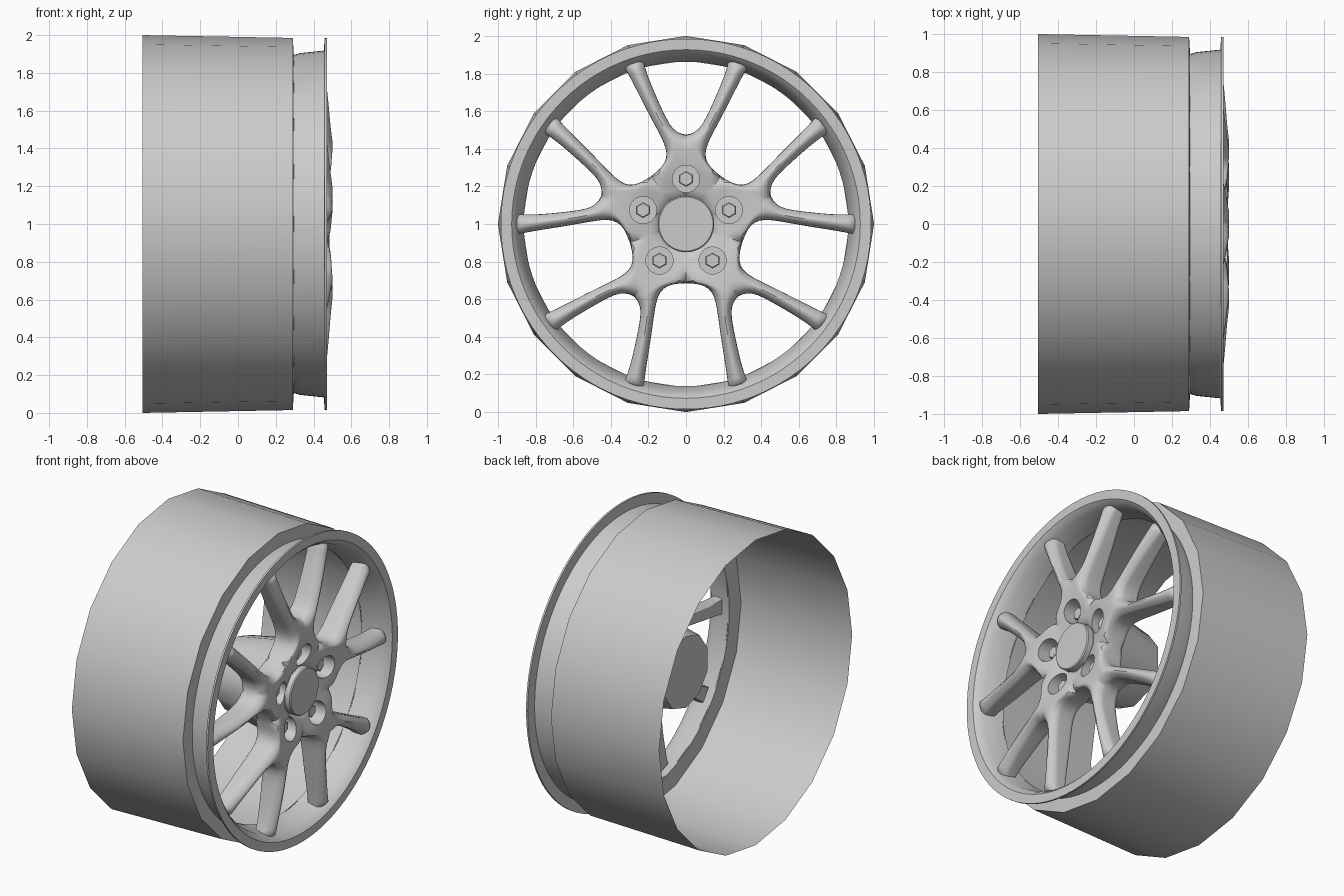
import bpy, bmesh, math
from mathutils import Matrix, Vector

cube = bpy.data.objects.get("Cube")
if cube:
    bpy.data.objects.remove(cube)

metal = bpy.data.materials.new("light_grey_metal")
metal.use_nodes = True
GREY = (0.6, 0.6, 0.6, 1)
metal.diffuse_color = GREY
metal.node_tree.nodes["Principled BSDF"].inputs["Base Color"].default_value = GREY


def polar(x, r, a):
    """Point on the wheel: x along the axle, angle a clockwise from the top."""
    return Vector((x, r * math.sin(a), 1 + r * math.cos(a)))


def finish(name, bm, angle=35):
    bmesh.ops.remove_doubles(bm, verts=bm.verts, dist=0.0005)
    bmesh.ops.recalc_face_normals(bm, faces=bm.faces)
    mesh = bpy.data.meshes.new(name)
    bm.to_mesh(mesh)
    bm.free()
    obj = bpy.data.objects.new(name, mesh)
    bpy.context.collection.objects.link(obj)
    mesh.materials.append(metal)
    bpy.ops.object.select_all(action='DESELECT')
    obj.select_set(True)
    bpy.context.view_layer.objects.active = obj
    bpy.ops.object.shade_smooth_by_angle(angle=math.radians(angle))
    return obj


def lathe(name, profile, sides, closed=False, caps=False, centre=None, angle=35):
    """Spin (x, radius) points about the axle or a parallel axis."""
    bm = bmesh.new()
    rings = []
    for x, r in profile:
        rings.append([bm.verts.new(polar(x, r, math.tau * i / sides)) for i in range(sides)])
    pairs = list(zip(rings, rings[1:]))
    if closed:
        pairs.append((rings[-1], rings[0]))
    for a, b in pairs:
        for i in range(sides):
            j = (i + 1) % sides
            bm.faces.new((a[i], a[j], b[j], b[i]))
    if caps:
        bm.faces.new(rings[0])
        bm.faces.new(rings[-1])
    if centre:
        bmesh.ops.translate(bm, verts=bm.verts, vec=centre - polar(0, 0, 0))
    return finish(name, bm, angle)


def lerp_table(table, r):
    for (r0, x0), (r1, x1) in zip(table, table[1:]):
        if r <= r1:
            t = max(0, (r - r0) / (r1 - r0))
            return x0 + (x1 - x0) * t
    return table[-1][1]


# Barrel, low-poly and open at the back, with its front shoulder
lathe("barrel", [(-0.505, 1), (0.29, 0.985), (0.297, 0.87)], 20)

# Outer rim with its thin flange
lathe("rim_lip", [(0.29, 0.862), (0.295, 0.895), (0.33, 0.905), (0.455, 0.918),
                  (0.458, 0.985), (0.47, 0.985), (0.47, 0.927), (0.455, 0.912),
                  (0.42, 0.89), (0.33, 0.87)], 96, closed=True)

# Spider: half of a forked spoke, mirrored and repeated five times.
# small: edge of the narrow window (along, across the fork's axis)
# wide: edge of the wide window (along, across the axis between forks)
small = [(.14, 0), (.2, 0), (.27, 0), (.33, 0), (.39, 0), (.44, 0), (.472, 0),
         (.485, .045), (.52, .085), (.62, .133), (.75, .19), (.84, .222), (.878, .226)]
wide = [(.14, 0), (.2, 0), (.26, 0), (.315, 0), (.317, .05), (.328, .1), (.36, .14),
        (.42, .16), (.5, .172), (.62, .188), (.75, .21), (.84, .222), (.878, .225)]
SMALL_FREE, WIDE_FREE, COLS = 6, 3, 8
front_x = [(.14, .452), (.18, .455), (.22, .472), (.3, .492), (.43, .503), (.7, .48), (.91, .455)]
back_x = [(.14, .33), (.4, .34), (.91, .35)]
HALF = math.pi / 5


def spoke_grid():
    front, back = [], []
    for j, (p, q) in enumerate(zip(small, wide)):
        a = Vector(p)
        c, s = math.cos(HALF), math.sin(HALF)
        b = Vector((q[0] * c + q[1] * s, q[0] * s - q[1] * c))
        width = (b - a).length
        rows = ([], [])
        for i in range(COLS + 1):
            t = (1 - math.cos(math.pi * i / COLS)) / 2
            p2 = a.lerp(b, t)
            r = p2.length
            dist = min(t * width if j >= SMALL_FREE else 1,
                       (1 - t) * width if j >= WIDE_FREE else 1)
            drop = 0.045 * max(0, 1 - dist / 0.045) ** 2
            ang = math.atan2(p2.y, p2.x)
            rows[0].append((lerp_table(front_x, r) - drop, r, ang))
            rows[1].append((lerp_table(back_x, r), r, ang))
        front.append(rows[0])
        back.append(rows[1])
    return front, back


bm = bmesh.new()
front, back = spoke_grid()
last = len(small) - 1
for k in range(5):
    for side in (1, -1):
        f, b = [[[bm.verts.new(polar(x, r, side * a + 2 * HALF * k)) for x, r, a in row]
                 for row in grid] for grid in (front, back)]
        for j in range(last):
            for g in (f, b):
                for i in range(COLS):
                    bm.faces.new((g[j][i], g[j][i + 1], g[j + 1][i + 1], g[j + 1][i]))
            for col, start in ((0, SMALL_FREE), (COLS, WIDE_FREE)):
                if j >= start:
                    bm.faces.new((f[j][col], f[j + 1][col], b[j + 1][col], b[j][col]))
        for j in (0, last):
            for i in range(COLS):
                bm.faces.new((f[j][i], f[j][i + 1], b[j][i + 1], b[j][i]))
spider = finish("spokes", bm, 50)
sub = spider.modifiers.new("Smooth", 'SUBSURF')
sub.levels = sub.render_levels = 1

# Bolt pockets cut into the spider, each with a washer and hexagonal bolt
for k in range(5):
    centre = polar(0, 0.24, 2 * HALF * k)
    cutter = lathe("pocket_cutter", [(0.39, 0.072), (0.6, 0.072)], 32, caps=True, centre=centre)
    cutter.hide_render = True
    cutter.hide_set(True)
    cut = spider.modifiers.new("Pocket", 'BOOLEAN')
    cut.operation, cut.solver, cut.object = 'DIFFERENCE', 'EXACT', cutter
    lathe("bolt", [(0.38, 0.042), (0.435, 0.042), (0.44, 0.036)], 6, caps=True, centre=centre, angle=20)

# Apply the cuts so the cutters can go
bpy.ops.object.select_all(action='DESELECT')
bpy.context.view_layer.objects.active = spider
spider.select_set(True)
for m in list(spider.modifiers):
    bpy.ops.object.modifier_apply(modifier=m.name)
bpy.ops.object.shade_smooth_by_angle(angle=math.radians(50))
for o in [o for o in bpy.data.objects if o.name.startswith("pocket_cutter")]:
    bpy.data.objects.remove(o)

# Centre cap and tapered hub behind the spokes
lathe("centre_cap", [(0.34, 0.15), (0.478, 0.15), (0.484, 0.144)], 48, caps=True)
lathe("hub", [(0.0, 0.235), (0.345, 0.3)], 10, caps=True, angle=40)
